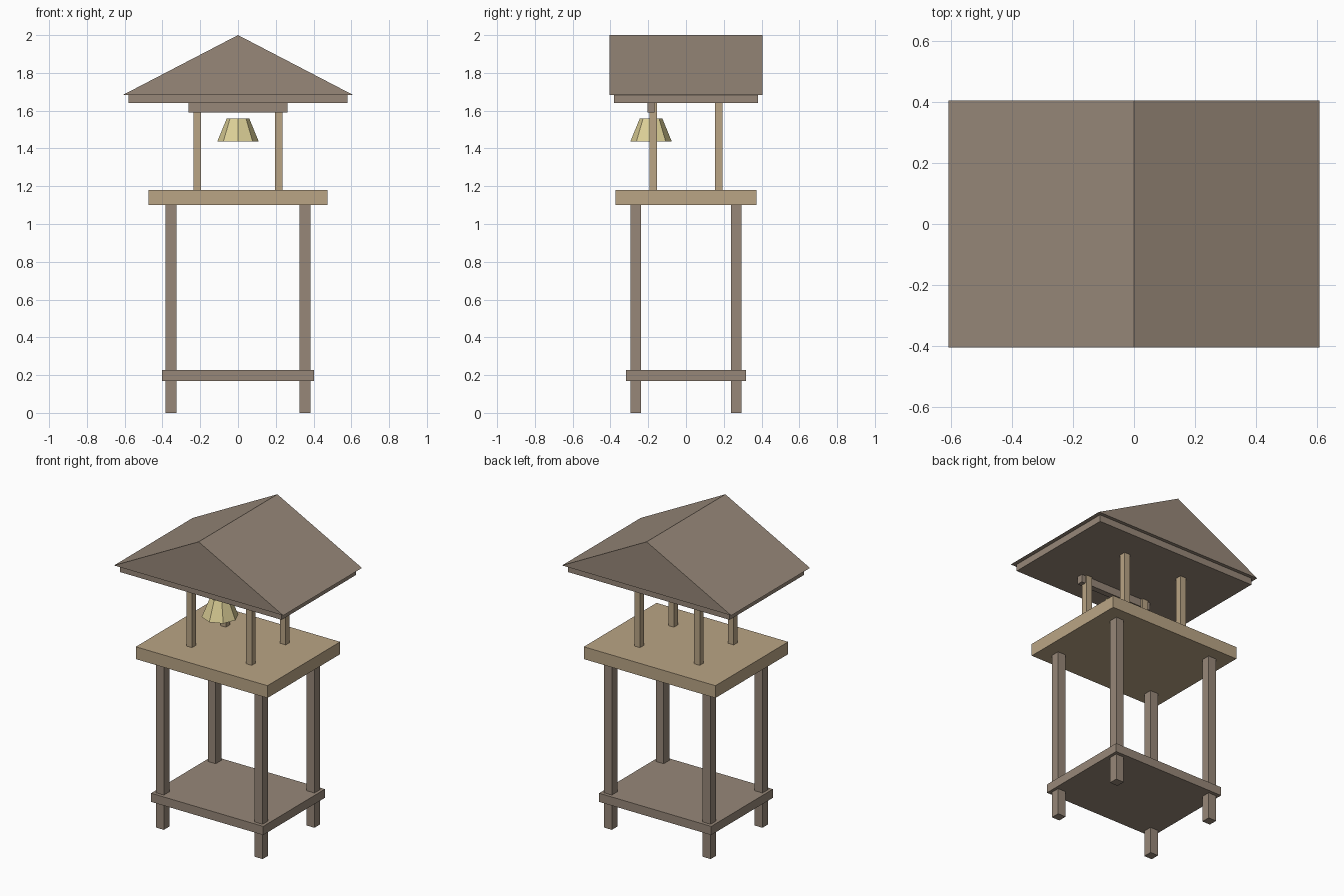
import bpy
import bmesh
import math

cube = bpy.data.objects.get("Cube")
if cube:
    bpy.data.objects.remove(cube, do_unlink=True)


def material(name, rgb):
    mat = bpy.data.materials.new(name)
    mat.use_nodes = True
    color = (*rgb, 1.0)
    mat.diffuse_color = color
    mat.node_tree.nodes["Principled BSDF"].inputs["Base Color"].default_value = color
    return mat


BROWN = material("weathered brown wood", (0.31, 0.245, 0.19))
TAN = material("light tan wood", (0.49, 0.375, 0.235))
BRASS = material("pale brass", (0.72, 0.63, 0.31))


def finish(name, bm, mat):
    bmesh.ops.recalc_face_normals(bm, faces=bm.faces[:])
    mesh = bpy.data.meshes.new(name)
    bm.to_mesh(mesh)
    bm.free()
    mesh.materials.append(mat)
    obj = bpy.data.objects.new(name, mesh)
    bpy.context.collection.objects.link(obj)
    return obj


def box(name, width, depth, bottom, top, mat, x=0, y=0):
    bm = bmesh.new()
    bmesh.ops.create_cube(bm, size=1)
    bmesh.ops.scale(bm, vec=(width, depth, top - bottom), verts=bm.verts)
    bmesh.ops.translate(bm, vec=(x, y, (bottom + top) / 2), verts=bm.verts)
    return finish(name, bm, mat)


def four_posts(name, size, x, y, bottom, top, mat):
    for y_name, sy in (("front", -1), ("back", 1)):
        for x_name, sx in (("left", 1), ("right", -1)):
            box(f"{y_name}_{x_name}_{name}", size, size, bottom, top, mat, sx * x, sy * y)


# Lower stand
four_posts("leg", 0.057, 0.355, 0.266, 0, 1.10, BROWN)
box("lower_shelf", 0.806, 0.634, 0.17, 0.226, BROWN)

# Platform and roof supports
box("platform", 0.946, 0.746, 1.10, 1.18, TAN)
four_posts("roof_post", 0.04, 0.215, 0.174, 1.18, 1.64, TAN)

# Bell and its hanging beam
box("bell_beam", 0.524, 0.038, 1.59, 1.64, BROWN, y=-0.185)
bm = bmesh.new()
bmesh.ops.create_cone(bm, cap_ends=True, segments=8, radius1=0.11, radius2=0.06, depth=0.122)
bmesh.ops.translate(bm, vec=(0, -0.185, 1.497), verts=bm.verts)
finish("bell", bm, BRASS)

# Ceiling slab and gable roof
box("ceiling_slab", 1.162, 0.764, 1.64, 1.684, BROWN)
bm = bmesh.new()
profile = [(-0.608, 1.684), (0.608, 1.684), (0, 2.0)]
gable = bm.faces.new([bm.verts.new((x, -0.404, z)) for x, z in profile])
extruded = bmesh.ops.extrude_face_region(bm, geom=[gable], use_keep_orig=True)["geom"]
bmesh.ops.translate(bm, vec=(0, 0.808, 0),
                    verts=[v for v in extruded if isinstance(v, bmesh.types.BMVert)])
finish("gable_roof", bm, BROWN)
